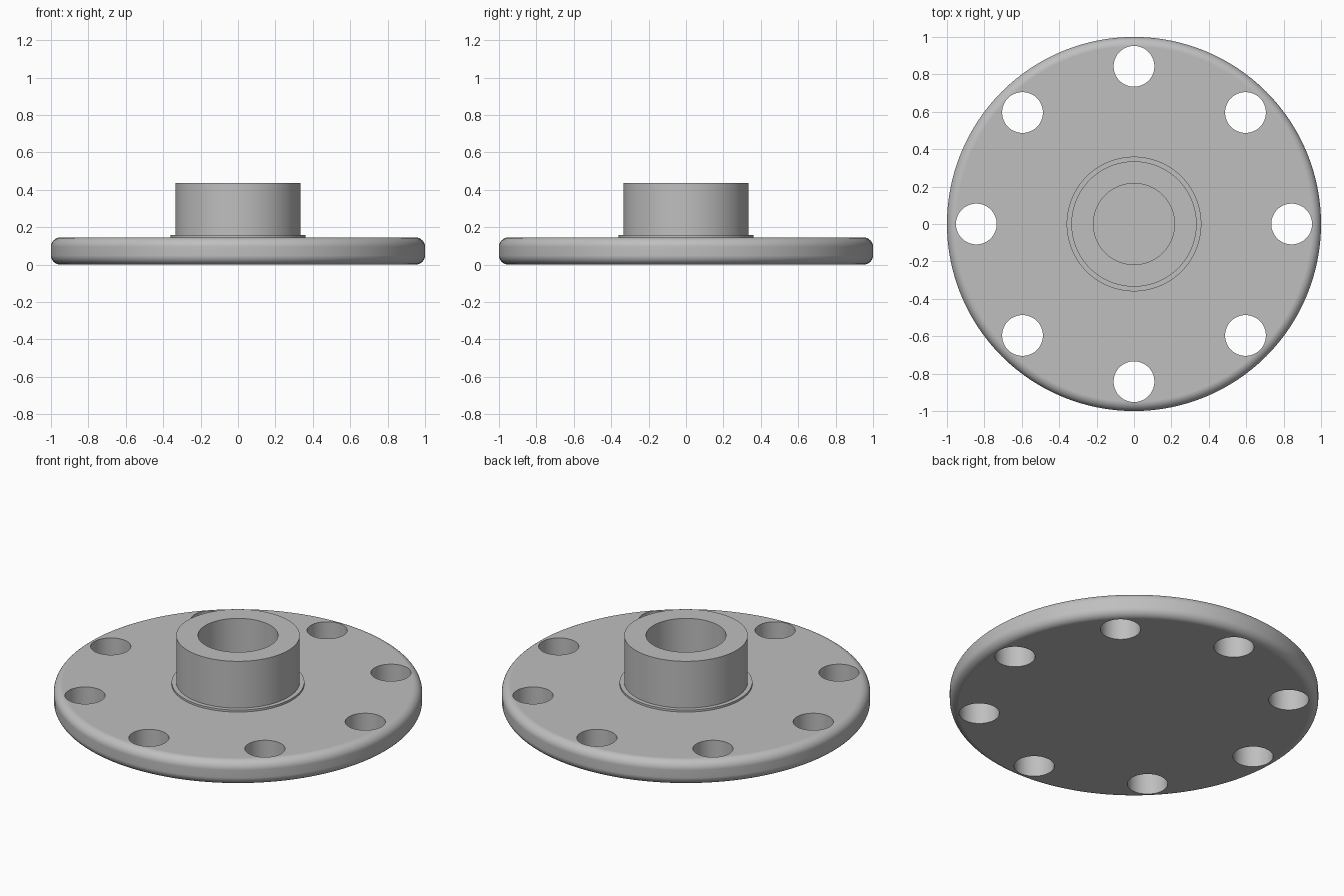
import bpy, bmesh
from math import sin, cos, pi, radians

if "Cube" in bpy.data.objects:
    bpy.data.objects.remove(bpy.data.objects["Cube"], do_unlink=True)

SEG = 128
THICK, FILLET = 0.145, 0.05
HOLES, HOLE_RING, HOLE_R = 8, 0.843, 0.109

grey = bpy.data.materials.new("machined grey")
grey.use_nodes = True
colour = (0.52, 0.52, 0.52, 1)
grey.diffuse_color = colour
grey.node_tree.nodes["Principled BSDF"].inputs["Base Color"].default_value = colour


def lathe(name, profile):
    """Spin a closed (radius, height) profile about the z axis."""
    bm = bmesh.new()
    verts = [bm.verts.new((r, 0, z)) for r, z in profile]
    edges = [bm.edges.new(pair) for pair in zip(verts, verts[1:])]
    bmesh.ops.spin(bm, geom=verts + edges, cent=(0, 0, 0), axis=(0, 0, 1),
                   angle=2 * pi, steps=SEG)
    bmesh.ops.remove_doubles(bm, verts=bm.verts, dist=1e-5)
    bmesh.ops.recalc_face_normals(bm, faces=bm.faces)
    mesh = bpy.data.meshes.new(name)
    bm.to_mesh(mesh)
    bm.free()
    mesh.materials.append(grey)
    obj = bpy.data.objects.new(name, mesh)
    bpy.context.collection.objects.link(obj)
    return obj


def activate(obj):
    bpy.ops.object.select_all(action='DESELECT')
    obj.select_set(True)
    bpy.context.view_layer.objects.active = obj


def arc(height, start):
    """Quarter round for the rim."""
    return [(1 - FILLET + FILLET * cos(a), height + FILLET * sin(a))
            for a in (start + i * pi / 16 for i in range(9))]


# Whole flange: rounded disc, low collar, hub and blind bore
rim = arc(FILLET, -pi / 2) + arc(THICK - FILLET, 0)
hub = [(0.36, THICK), (0.36, 0.157), (0.335, 0.157), (0.335, 0.437),
       (0.217, 0.437), (0.217, THICK), (0, THICK)]
flange = lathe("flange", [(0, 0)] + rim + hub)

# Bolt holes
bm = bmesh.new()
for i in range(HOLES):
    a = 2 * pi * i / HOLES
    ring = bmesh.ops.create_cone(bm, cap_ends=True, segments=64,
                                 radius1=HOLE_R, radius2=HOLE_R, depth=1)
    bmesh.ops.translate(bm, verts=ring["verts"],
                        vec=(HOLE_RING * cos(a), HOLE_RING * sin(a), 0))
mesh = bpy.data.meshes.new("bolt_hole_cutter")
bm.to_mesh(mesh)
bm.free()
mesh.materials.append(grey)
cutter = bpy.data.objects.new("bolt_hole_cutter", mesh)
cutter.hide_render = True
bpy.context.collection.objects.link(cutter)

activate(flange)
cut = flange.modifiers.new("bolt holes", 'BOOLEAN')
cut.object = cutter
cut.solver = 'EXACT'
bpy.ops.object.modifier_apply(modifier=cut.name)
bpy.data.objects.remove(cutter, do_unlink=True)

# Smooth rounds with crisp corners
bpy.ops.object.shade_smooth_by_angle(angle=radians(30))
normals = flange.modifiers.new("flat face normals", 'WEIGHTED_NORMAL')
normals.keep_sharp = True
